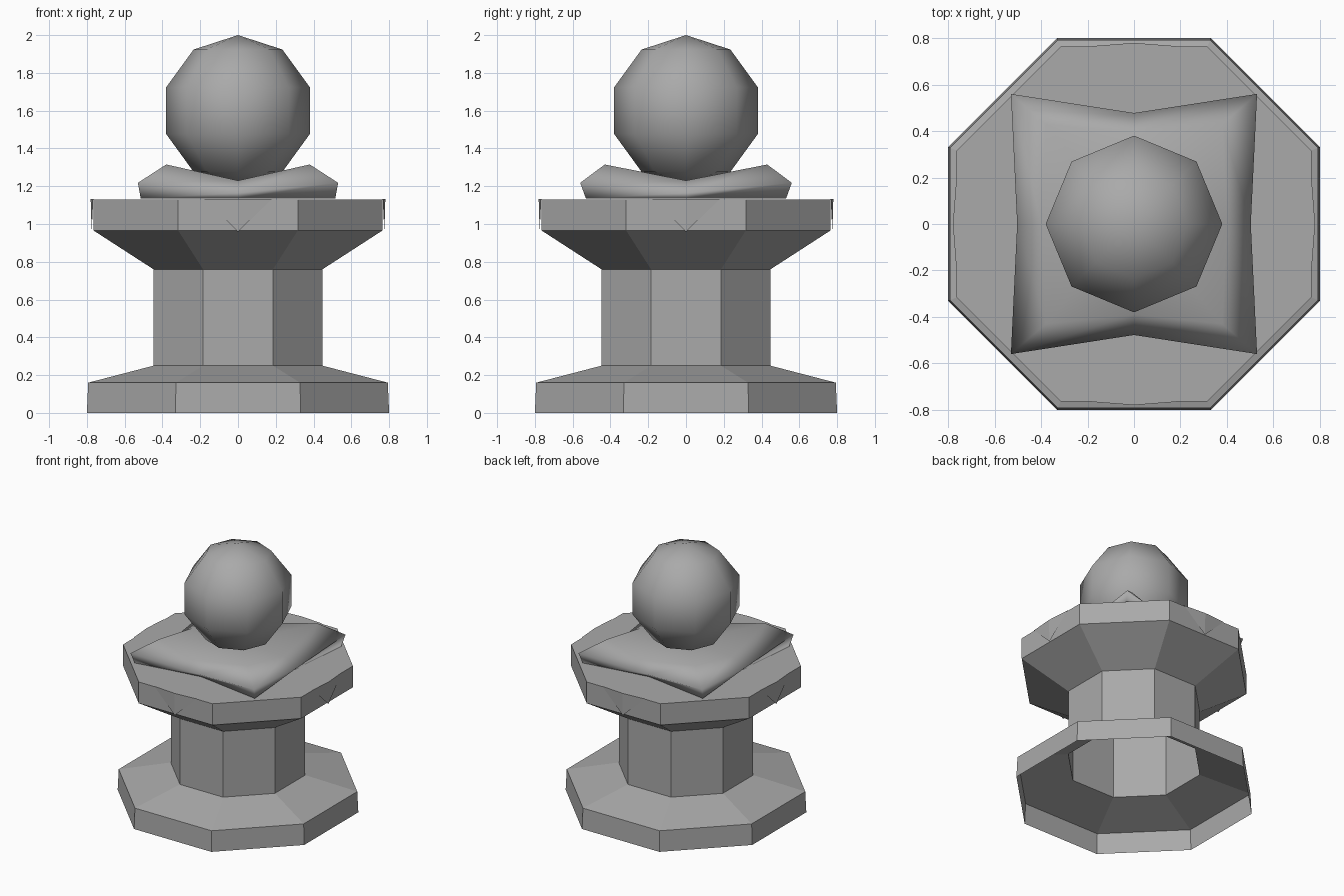
import bpy
import bmesh
from math import cos, sin, pi

if "Cube" in bpy.data.objects:
    bpy.data.objects.remove(bpy.data.objects["Cube"], do_unlink=True)

grey = bpy.data.materials.new("stone_grey")
grey.use_nodes = True
grey.diffuse_color = (0.4, 0.4, 0.4, 1)
grey.node_tree.nodes["Principled BSDF"].inputs["Base Color"].default_value = (0.4, 0.4, 0.4, 1)


def finish(name, bm, smooth=False):
    mesh = bpy.data.meshes.new(name)
    for face in bm.faces:
        face.smooth = smooth
    bm.to_mesh(mesh)
    bm.free()
    mesh.materials.append(grey)
    obj = bpy.data.objects.new(name, mesh)
    bpy.context.collection.objects.link(obj)
    return obj


def bridge(bm, lower, upper):
    n = len(lower)
    for i in range(n):
        j = (i + 1) % n
        bm.faces.new((lower[i], lower[j], upper[j], upper[i]))


def octagon(bm, half_width, z):
    r = half_width / cos(pi / 8)
    angles = [pi / 8 + i * pi / 4 for i in range(8)]
    return [bm.verts.new((r * cos(a), r * sin(a), z)) for a in angles]


# Eight-sided pedestal, hollow and open underneath
bm = bmesh.new()
profile = [(0.80, 0), (0.793, 0.16), (0.447, 0.25),
           (0.447, 0.76), (0.764, 0.965), (0.764, 1.13)]
rings = [octagon(bm, w, z) for w, z in profile]
for lower, upper in zip(rings, rings[1:]):
    bridge(bm, lower, upper)
bm.faces.new(rings[-1])
finish("pedestal", bm)

# Thin cloth with a pointed flap over each main side
bm = bmesh.new()
border = []
for k in range(4):
    c, s = cos(k * pi / 2), sin(k * pi / 2)

    def place(out, side, z):
        return bm.verts.new((out * c - side * s, out * s + side * c, z))

    right, middle, left = (place(0.766, -0.18, 1.133), place(0.78, 0, 1.133),
                           place(0.766, 0.18, 1.133))
    tip = place(0.775, 0, 0.96)
    bm.faces.new((right, tip, middle))
    bm.faces.new((middle, tip, left))
    border += [right, middle, left]
bm.faces.new(border)
finish("cloth", bm)


# Pillow with raised corners and pinched sides
def pillow_ring(bm, cx, cy, cz, mx, my, mz):
    points = [(cx, cy, cz), (0, my, mz), (-cx, cy, cz), (-mx, 0, mz),
              (-cx, -cy, cz), (0, -my, mz), (cx, -cy, cz), (mx, 0, mz)]
    return [bm.verts.new(p) for p in points]


bm = bmesh.new()
bottom = pillow_ring(bm, 0.515, 0.53, 1.135, 0.47, 0.45, 1.135)
seam = pillow_ring(bm, 0.53, 0.56, 1.218, 0.503, 0.478, 1.165)
crown = pillow_ring(bm, 0.38, 0.43, 1.315, 0.40, 0.39, 1.23)
bridge(bm, bottom, seam)
bridge(bm, seam, crown)
bm.faces.new(bottom[::-1])
centre = bm.verts.new((0, 0, 1.23))
for i in range(8):
    bm.faces.new((crown[i], crown[(i + 1) % 8], centre))
finish("cushion", bm, smooth=True)

# Low-poly ball
bm = bmesh.new()
bmesh.ops.create_uvsphere(bm, u_segments=8, v_segments=5, radius=0.4)
ball = finish("ball", bm, smooth=True)
ball.location.z = 1.6
